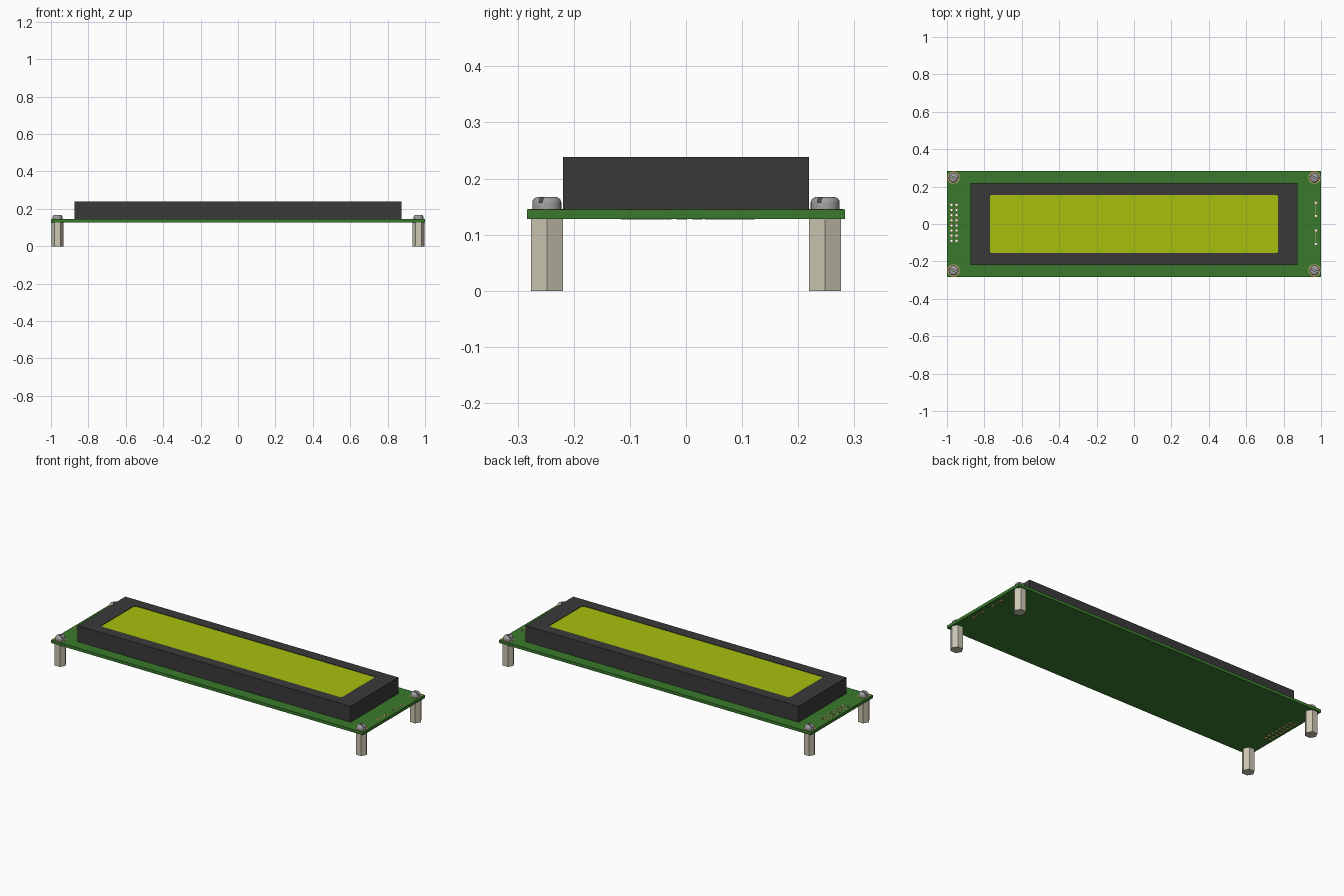
import bpy, bmesh, math
from mathutils import Matrix

cube = bpy.data.objects.get("Cube")
if cube:
    bpy.data.objects.remove(cube, do_unlink=True)


def material(name, r, g, b):
    m = bpy.data.materials.new(name)
    m.use_nodes = True
    m.diffuse_color = (r, g, b, 1)
    m.node_tree.nodes["Principled BSDF"].inputs["Base Color"].default_value = (r, g, b, 1)
    return m


GREEN = material("board green", 0.042, 0.195, 0.026)
BLACK = material("bezel black", 0.042, 0.042, 0.042)
LIME = material("screen lime", 0.39, 0.53, 0.004)
NICKEL = material("warm nickel", 0.61, 0.57, 0.45)
STEEL = material("steel grey", 0.35, 0.35, 0.35)
COPPER = material("pad copper", 0.65, 0.43, 0.18)

BOARD_LOW, BOARD_TOP = 0.128, 0.145


def finish(name, bm, mat, smooth=False):
    bmesh.ops.recalc_face_normals(bm, faces=bm.faces)
    mesh = bpy.data.meshes.new(name)
    bm.to_mesh(mesh)
    bm.free()
    mesh.materials.append(mat)
    ob = bpy.data.objects.new(name, mesh)
    bpy.context.collection.objects.link(ob)
    if smooth:
        activate(ob)
        bpy.ops.object.shade_smooth_by_angle(angle=math.radians(35))
    return ob


def activate(ob):
    bpy.ops.object.select_all(action='DESELECT')
    ob.select_set(True)
    bpy.context.view_layer.objects.active = ob


def add_box(bm, x, y, z0, z1, w, d, turn=0):
    m = (Matrix.Translation((x, y, (z0 + z1) / 2)) @ Matrix.Rotation(turn, 4, 'Z')
         @ Matrix.Diagonal((w, d, z1 - z0, 1)))
    bmesh.ops.create_cube(bm, size=1, matrix=m)


def add_lathe(bm, x, y, profile, sides, closed=False):
    """Revolve (radius, z) points; an open profile gets end caps."""
    rings = []
    for r, z in profile:
        rings.append([bm.verts.new((x + r * math.cos(math.tau * i / sides),
                                    y + r * math.sin(math.tau * i / sides), z))
                      for i in range(sides)])
    pairs = list(zip(rings, rings[1:]))
    if closed:
        pairs.append((rings[-1], rings[0]))
    else:
        bm.faces.new(rings[0])
        bm.faces.new(rings[-1])
    for a, b in pairs:
        for i in range(sides):
            j = (i + 1) % sides
            bm.faces.new((a[i], a[j], b[j], b[i]))


def add_tube(bm, x, y, inner, outer, z0, z1, sides):
    add_lathe(bm, x, y, [(inner, z0), (outer, z0), (outer, z1), (inner, z1)], sides, True)


def rounded_plate(bm, w, d, z0, z1, radius, steps=5):
    pts = []
    for k, (sx, sy) in enumerate([(1, 1), (-1, 1), (-1, -1), (1, -1)]):
        for s in range(steps + 1):
            a = math.pi / 2 * (k + s / steps)
            pts.append((sx * (w / 2 - radius) + radius * math.cos(a),
                        sy * (d / 2 - radius) + radius * math.sin(a)))
    face = bm.faces.new([bm.verts.new((px, py, z0)) for px, py in pts])
    new = bmesh.ops.extrude_face_region(bm, geom=[face])["geom"]
    bmesh.ops.translate(bm, vec=(0, 0, z1 - z0),
                        verts=[v for v in new if isinstance(v, bmesh.types.BMVert)])


def cut(target, bm):
    cutter = finish("cutter", bm, target.data.materials[0])
    cutter.hide_render = True
    activate(target)
    mod = target.modifiers.new("cut", 'BOOLEAN')
    mod.operation, mod.solver, mod.object = 'DIFFERENCE', 'EXACT', cutter
    bpy.ops.object.modifier_apply(modifier=mod.name)
    bpy.data.objects.remove(cutter, do_unlink=True)


# Solder pad positions: a double header on one end, two pairs on the other
header = [(x, -0.09 + 0.0275 * i) for x in (-0.976, -0.949) for i in range(8)]
backlight = [(0.972, y) for y in (0.113, 0.043, -0.035, -0.107)]

# Circuit board with drilled pads
bm = bmesh.new()
add_box(bm, 0, 0, BOARD_LOW, BOARD_TOP, 2, 0.566)
board = finish("circuit_board", bm, GREEN)
bm = bmesh.new()
for x, y in header + backlight:
    add_lathe(bm, x, y, [(0.007, 0.1), (0.007, 0.2)], 10)
cut(board, bm)

# Plated pads lining each hole
bm = bmesh.new()
for x, y in header + backlight:
    add_tube(bm, x, y, 0.0055, 0.0095, BOARD_LOW - 0.0008, BOARD_TOP + 0.0008, 10)
for y in (0.078, -0.071):
    for z in (BOARD_LOW, BOARD_TOP):
        add_box(bm, 0.972, y, z - 0.0008, z + 0.0008, 0.004, 0.054)
finish("solder_pads", bm, COPPER)

# Display bezel with a shallow window
bm = bmesh.new()
add_box(bm, 0, 0, BOARD_TOP, 0.238, 1.75, 0.438)
bezel = finish("display_bezel", bm, BLACK)
bm = bmesh.new()
rounded_plate(bm, 1.546, 0.314, 0.230, 0.25, 0.012)
cut(bezel, bm)

# Screen
bm = bmesh.new()
rounded_plate(bm, 1.542, 0.310, 0.2295, 0.2365, 0.012)
finish("display_screen", bm, LIME)

# Mounting hardware at each corner
head = [(0.026, 0.146), (0.026, 0.157), (0.025, 0.161), (0.0225, 0.1645),
        (0.019, 0.1665), (0.016, 0.167)]
for sx, side in ((1, "left"), (-1, "right")):
    for sy, end in ((-1, "front"), (1, "back")):
        x, y, tag = sx * 0.965, sy * 0.248, f"{end}_{side}"

        bm = bmesh.new()
        add_lathe(bm, x, y, [(0.033, 0), (0.033, BOARD_LOW)], 6)
        finish("standoff_" + tag, bm, NICKEL)

        bm = bmesh.new()
        add_tube(bm, x, y, 0.018, 0.0325, BOARD_TOP - 0.001, BOARD_TOP + 0.001, 24)
        finish("mount_ring_" + tag, bm, COPPER)

        bm = bmesh.new()
        add_lathe(bm, x, y, head, 24)
        screw = finish("screw_" + tag, bm, STEEL, smooth=True)
        bm = bmesh.new()
        add_box(bm, x, y, 0.157, 0.18, 0.08, 0.007, math.radians(-25))
        cut(screw, bm)
